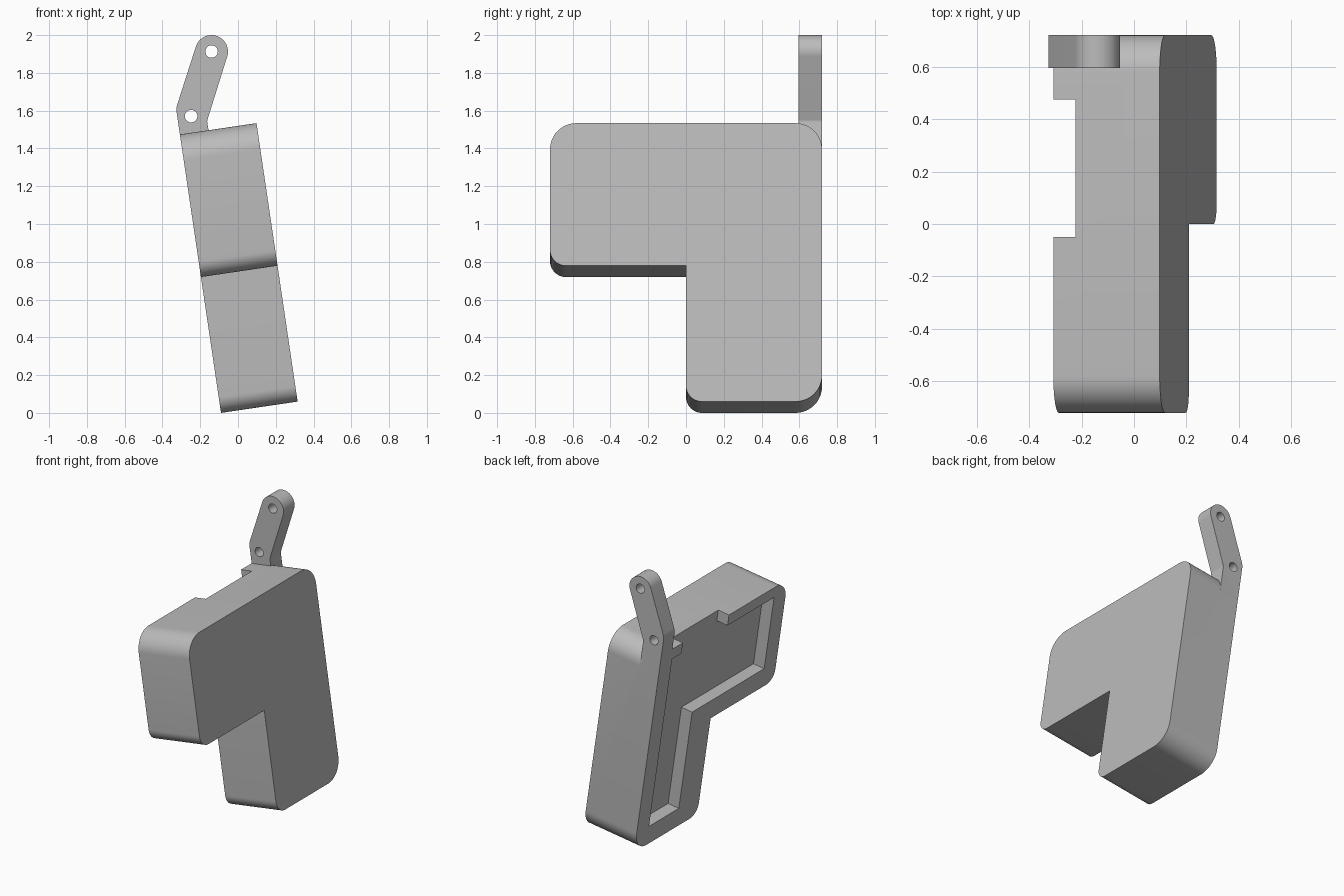
import bpy, bmesh, math
from mathutils import Matrix, Vector

cube = bpy.data.objects.get("Cube")
if cube:
    bpy.data.objects.remove(cube, do_unlink=True)

grey = bpy.data.materials.new("light_grey")
grey.use_nodes = True
grey.diffuse_color = (0.5, 0.5, 0.5, 1)
grey.node_tree.nodes["Principled BSDF"].inputs["Base Color"].default_value = (0.5, 0.5, 0.5, 1)


def rounded(corners, steps=12):
    """Outline from (a, b, radius) corners, each radius turned into an arc."""
    out = []
    for i, (a, b, r) in enumerate(corners):
        p = Vector((a, b))
        if r == 0:
            out.append(p)
            continue
        d1 = (Vector(corners[i - 1][:2]) - p).normalized()
        d2 = (Vector(corners[(i + 1) % len(corners)][:2]) - p).normalized()
        half = d1.angle(d2) / 2
        centre = p + (d1 + d2).normalized() * (r / math.sin(half))
        start = p + d1 * (r / math.tan(half)) - centre
        end = p + d2 * (r / math.tan(half)) - centre
        sweep = math.pi - 2 * half
        for k in range(steps + 1):
            t = k / steps
            v = (start * math.sin((1 - t) * sweep) + end * math.sin(t * sweep)) / math.sin(sweep)
            if not out or (centre + v - out[-1]).length > 1e-4:
                out.append(centre + v)
    return out


def prism(name, outline, lo, hi, along):
    """Extrude an outline along local x (outline is y, z) or y (outline is x, z)."""
    bm = bmesh.new()
    place = (lambda p: (lo, p[0], p[1])) if along == "x" else (lambda p: (p[0], lo, p[1]))
    face = bm.faces.new([bm.verts.new(place(p)) for p in outline])
    grown = bmesh.ops.extrude_face_region(bm, geom=[face])
    shift = Vector((hi - lo, 0, 0)) if along == "x" else Vector((0, hi - lo, 0))
    moved = [g for g in grown["geom"] if isinstance(g, bmesh.types.BMVert)]
    bmesh.ops.translate(bm, verts=moved, vec=shift)
    bmesh.ops.recalc_face_normals(bm, faces=bm.faces)
    mesh = bpy.data.meshes.new(name)
    bm.to_mesh(mesh)
    bm.free()
    mesh.materials.append(grey)
    obj = bpy.data.objects.new(name, mesh)
    bpy.context.collection.objects.link(obj)
    return obj


def combine(target, tool, operation):
    tool.hide_render = True
    mod = target.modifiers.new(tool.name, "BOOLEAN")
    mod.operation, mod.solver, mod.object = operation, "EXACT", tool
    bpy.context.view_layer.objects.active = target
    bpy.ops.object.modifier_apply(modifier=mod.name)
    bpy.data.objects.remove(tool, do_unlink=True)


DEPTH, BACK, TOP, STEP = 0.41, 0.72, 1.49, 0.727
BIG, SMALL = 0.14, 0.085

# L-shaped housing
body = prism("housing", rounded([
    (0, 0, SMALL), (BACK, 0, BIG), (BACK, TOP, BIG),
    (-BACK, TOP, BIG), (-BACK, STEP, SMALL), (0, STEP, 0)]), 0, DEPTH, "x")

# Bent strap rising flush from the back corner
strap = prism("strap", rounded([
    (0, 1.30, 0), (0.153, 1.30, 0), (0.153, 1.54, 0.03),
    (0.346, 1.94, 0.087), (0.190, 2.016, 0.087), (0, 1.63, 0.09)]), 0.595, BACK, "y")
combine(body, strap, "UNION")

# Shallow L-shaped recess in the open side, with a gap through its top rim
recess = prism("recess_cutter", [
    (0.24, 0.14), (0.58, 0.14), (0.58, 1.41), (0.475, 1.41), (0.475, 1.6),
    (-0.05, 1.6), (-0.05, 1.41), (-0.58, 1.41), (-0.58, 0.87), (0.24, 0.87)],
    -0.1, 0.086, "x")
combine(body, recess, "DIFFERENCE")

# Pin holes through the strap
for u, v in ((0.073, 1.577), (0.230, 1.900)):
    ring = [(u + 0.033 * math.cos(a), v + 0.033 * math.sin(a))
            for a in (math.tau * k / 32 for k in range(32))]
    combine(body, prism("hole_cutter", ring, 0.5, 0.9, "y"), "DIFFERENCE")

# Lean the whole part sideways
body.matrix_world = Matrix.Translation((-0.09, 0, 0)) @ Matrix.Rotation(math.radians(-8.4), 4, "Y")

bpy.ops.object.select_all(action="DESELECT")
body.select_set(True)
bpy.context.view_layer.objects.active = body
bpy.ops.object.shade_smooth_by_angle(angle=math.radians(30))
